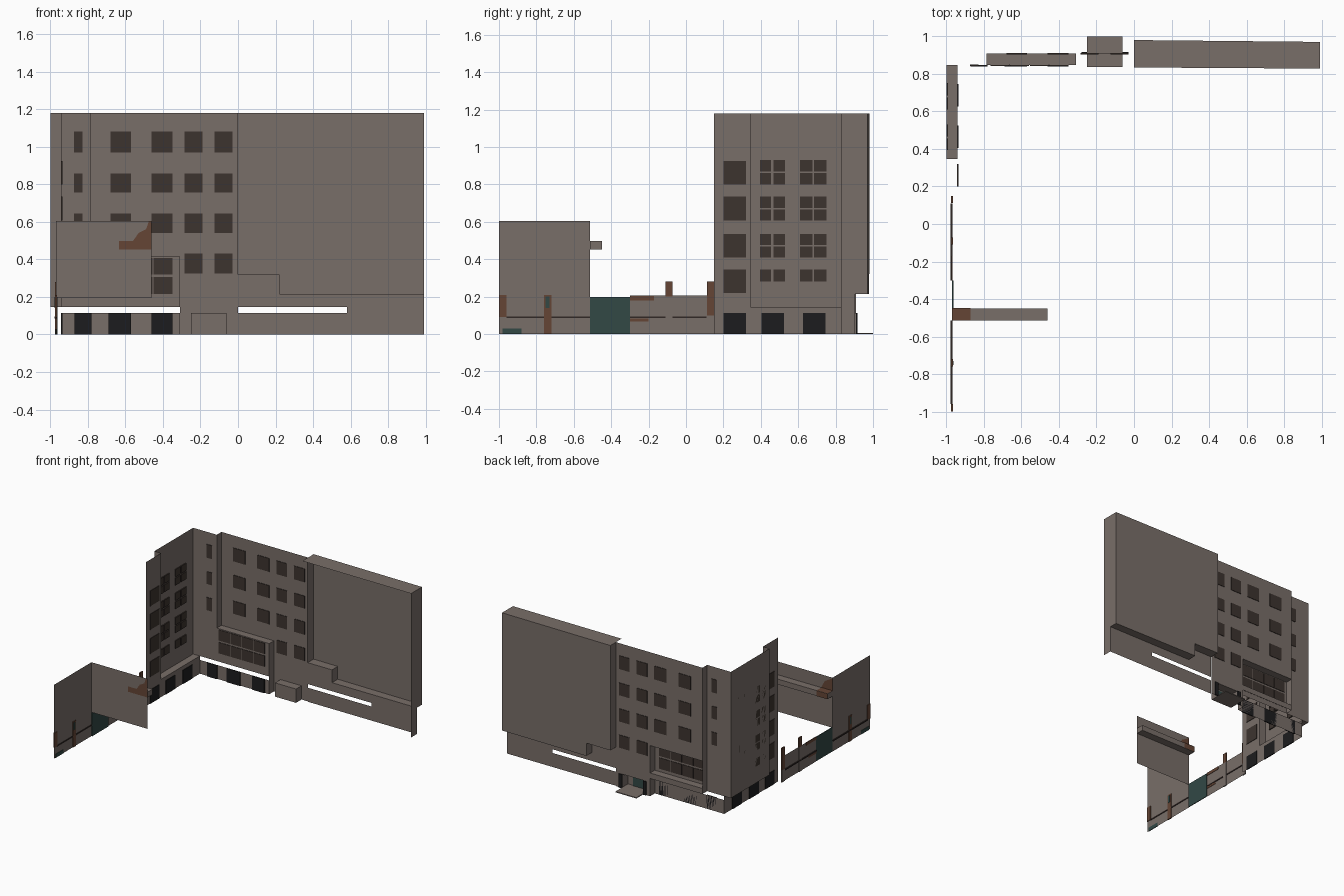
import bpy, bmesh

if "Cube" in bpy.data.objects:
    bpy.data.objects.remove(bpy.data.objects["Cube"])

def mat(name, c):
    m = bpy.data.materials.new(name)
    m.diffuse_color = (*c, 1)
    m.use_nodes = True
    m.node_tree.nodes["Principled BSDF"].inputs["Base Color"].default_value = m.diffuse_color
    return m

WALL = mat("grey brown plaster", (0.19, 0.157, 0.14))
PANE = mat("dark brown window", (0.046, 0.034, 0.028))
DARK = mat("ground floor black", (0.012, 0.012, 0.013))
TEAL = mat("teal paint", (0.032, 0.065, 0.06))
RUST = mat("rust brick", (0.13, 0.06, 0.036))
RAIL = mat("rail dark", (0.03, 0.02, 0.018))

def build(name, polys, m):
    """Flat polygons joined into one object."""
    bm = bmesh.new()
    for p in polys:
        bm.faces.new([bm.verts.new(v) for v in p])
    bmesh.ops.remove_doubles(bm, verts=bm.verts, dist=1e-4)
    me = bpy.data.meshes.new(name)
    bm.to_mesh(me)
    bm.free()
    me.materials.append(m)
    ob = bpy.data.objects.new(name, me)
    bpy.context.collection.objects.link(ob)
    return ob

def py(y, x0, x1, z0, z1):      # sheet facing +y
    return [(x1, y, z0), (x0, y, z0), (x0, y, z1), (x1, y, z1)]

def px(x, y0, y1, z0, z1):      # sheet facing -x
    return [(x, y1, z0), (x, y0, z0), (x, y0, z1), (x, y1, z1)]

def pz(z, x0, x1, y0, y1):      # horizontal sheet
    return [(x0, y0, z), (x1, y0, z), (x1, y1, z), (x0, y1, z)]

def box(x0, x1, y0, y1, z0, z1):
    return [py(y1, x0, x1, z0, z1), py(y0, x0, x1, z0, z1)[::-1],
            px(x0, y0, y1, z0, z1), px(x1, y0, y1, z0, z1)[::-1],
            pz(z1, x0, x1, y0, y1), pz(z0, x0, x1, y0, y1)[::-1]]

T = 0.004                       # half thickness of a pane

def panes_y(name, y, cols, rows, m):
    build(name, [f for a, b in cols for c, d in rows
                 for f in box(a, b, y - T, y + T, c, d)], m)

def panes_x(name, x, cols, rows, m):
    build(name, [f for a, b in cols for c, d in rows
                 for f in box(x - T, x + T, a, b, c, d)], m)

H, S, G = 1.18, 0.145, 0.113    # roof, soffit, ground floor top
YM, YR = 0.908, 0.847           # main rear facade, recessed plane

# rear facade: corner strip, jogs, main face, window bay recess
build("rear_facade", [
    py(YR, -1, -0.785, S, H),
    px(-0.785, YR, YM, S, H),
    py(YM, -0.785, -0.31, 0.415, H),
    py(YM, -0.31, 0, G, H),
    py(YM, -0.31, -0.25, 0, G),
    py(YM, -0.06, 0, 0, G),
    py(YR, -0.785, -0.31, S, 0.415),
    pz(0.415, -0.785, -0.31, YR, YM),
    pz(0.19, -0.785, -0.31, YR, YM),
    py(YM, -0.785, -0.31, S, 0.19),
    px(-0.31, YR, YM, 0, 0.415),
    py(YR, -0.94, -0.31, 0, G)], WALL)

rows = [(0.97, 1.08), (0.755, 0.857), (0.54, 0.645)]
panes_y("rear_windows", YM,
        [(-0.68, -0.57), (-0.46, -0.35), (-0.285, -0.19), (-0.125, -0.03)], rows, PANE)
panes_y("rear_low_windows", YM, [(-0.285, -0.19), (-0.125, -0.03)], [(0.325, 0.43)], PANE)
panes_y("corner_windows", YR, [(-0.875, -0.828)], rows, PANE)
panes_y("bay_windows", YR, [(-0.45 - 0.105 * i, -0.35 - 0.105 * i) for i in range(4)],
        [(0.215, 0.305), (0.32, 0.408)], PANE)
panes_y("rear_ground_openings", YR - 0.004,
        [(-0.87, -0.78), (-0.69, -0.57), (-0.46, -0.35)], [(0, G)], DARK)

# entrance niche, step and frame
build("entrance_niche", [
    py(0.837, -0.25, -0.06, 0, G),
    px(-0.25, 0.837, YM, 0, G), px(-0.06, 0.837, YM, 0, G),
    pz(G, -0.25, -0.06, 0.837, YM)] + box(-0.25, -0.06, 0.837, 1.0, 0, 0.007), WALL)
build("entrance_door", box(-0.2, -0.11, 0.838, 0.843, 0.007, 0.1), TEAL)
build("entrance_frame", box(-0.28, -0.25, 0.909, 0.917, 0, G)
      + box(-0.06, -0.03, 0.909, 0.917, 0, G), DARK)

# blank hall block, slightly skewed in plan, overhanging a lower wall
X1, YL = 0.99, 0.903
def ys(x):
    return 0.98 - 0.01 * x
def skew(x0, x1, z0, z1):
    return [(x1, ys(x1), z0), (x0, ys(x0), z0), (x0, ys(x0), z1), (x1, ys(x1), z1)]
def ledge(x0, x1, z):
    return [(x0, YL, z), (x1, YL, z), (x1, ys(x1), z), (x0, ys(x0), z)]
build("blank_hall_block", [
    skew(0, 0.22, 0.32, H), skew(0.22, X1, 0.215, H),
    ledge(0, 0.22, 0.32), ledge(0.22, X1, 0.215),
    px(0.22, YL, ys(0.22), 0.215, 0.32),
    px(0, YL, ys(0), 0.32, H),
    [(0, 0.834, H), (X1, 0.828, H), (X1, ys(X1), H), (0, ys(0), H)],
    px(X1, YL, ys(X1), 0.215, H),
    px(X1, 0.828, YL, 0, H)], WALL)
build("hall_lower_wall", [
    py(YL, 0, X1, 0, 0.115),
    py(YL, 0.58, X1, 0.115, S),
    py(YL, 0, X1, S, 0.215),
    py(YL, 0, 0.22, 0.215, 0.32)], WALL)

# left facade: overhanging main part and narrow stair part
build("left_facade", [
    px(-1, 0.345, YR, S, H),
    py(0.345, -1, -0.94, S, H),
    pz(S, -1, -0.94, 0.345, YR),
    px(-0.94, 0.345, YR, 0, S),
    px(-0.94, 0.15, 0.345, 0, H)], WALL)
cols = [(0.395, 0.455), (0.467, 0.53), (0.61, 0.675), (0.685, 0.75)]
panes_x("left_windows", -1 + T, cols,
        [(0.87, 0.93), (0.8, 0.86), (0.675, 0.735), (0.607, 0.665),
         (0.475, 0.535), (0.41, 0.467), (0.28, 0.345)], PANE)
panes_x("stair_windows", -0.94, [(0.2, 0.32)],
        [(0.8, 0.925), (0.607, 0.735), (0.41, 0.535), (0.22, 0.345)], PANE)
panes_x("left_ground_openings", -0.94,
        [(0.2, 0.32), (0.405, 0.525), (0.625, 0.745)], [(0, G)], DARK)

# gatehouse fragment: side wall, cross wall over the gate, projecting ledge
XF, YG = -0.97, -0.513
build("gatehouse_walls", [
    px(XF, -1, YG, 0, 0.605),
    py(YG, XF, -0.46, 0.195, 0.605)], WALL)
build("gatehouse_ledge", box(XF, -0.46, YG, -0.45, 0.453, 0.497), WALL)
def stain(y):
    return [(-0.46, y, 0.497), (-0.56, y, 0.497), (-0.53, y, 0.54),
            (-0.49, y, 0.56), (-0.475, y, 0.603), (-0.46, y, 0.603)]
build("wall_stain_front", [stain(YG - 0.002), py(YG - 0.002, -0.635, -0.46, 0.453, 0.497)], RUST)
build("wall_stain_rear", [
    [(XF, YG + 0.002, 0.5), (-0.87, YG + 0.002, 0.5), (-0.9, YG + 0.002, 0.56),
     (XF, YG + 0.002, 0.6)],
    py(-0.448, XF, -0.87, 0.453, 0.497), pz(0.499, XF, -0.87, YG, -0.448)], RUST)

# gate and boundary wall with rails and posts
build("gate", box(-0.969, -0.963, YG, -0.3, 0, 0.198), TEAL)
build("boundary_wall", [px(XF, -0.3, 0.15, 0, 0.205)], WALL)
build("boundary_rails", box(-0.977, -0.966, -0.96, YG, 0.085, 0.095)
      + box(-0.977, -0.966, -0.3, 0.11, 0.085, 0.095), RAIL)
posts = [(-0.76, -0.72, 0.0, 0.21), (-0.11, -0.072, 0.2, 0.28),
         (0.112, 0.15, 0.1, 0.28), (-1.0, -0.96, 0.09, 0.21)]
build("rust_posts", [f for a, b, c, d in posts
                     for f in box(-0.975, -0.965, a, b, c, d)], RUST)
build("plain_posts", box(-0.975, -0.965, -0.11, -0.072, 0, 0.2)
      + box(-0.975, -0.965, 0.112, 0.15, 0, 0.1), WALL)
build("boundary_rust", box(-0.973, -0.967, -0.3, -0.17, 0.18, 0.204)
      + box(-0.973, -0.967, -0.3, -0.2, 0.068, 0.084), RUST)
build("boundary_teal_marks", box(-0.973, -0.967, -0.98, -0.88, 0, 0.03)
      + box(-0.977, -0.963, -0.75, -0.73, 0.14, 0.2), TEAL)
